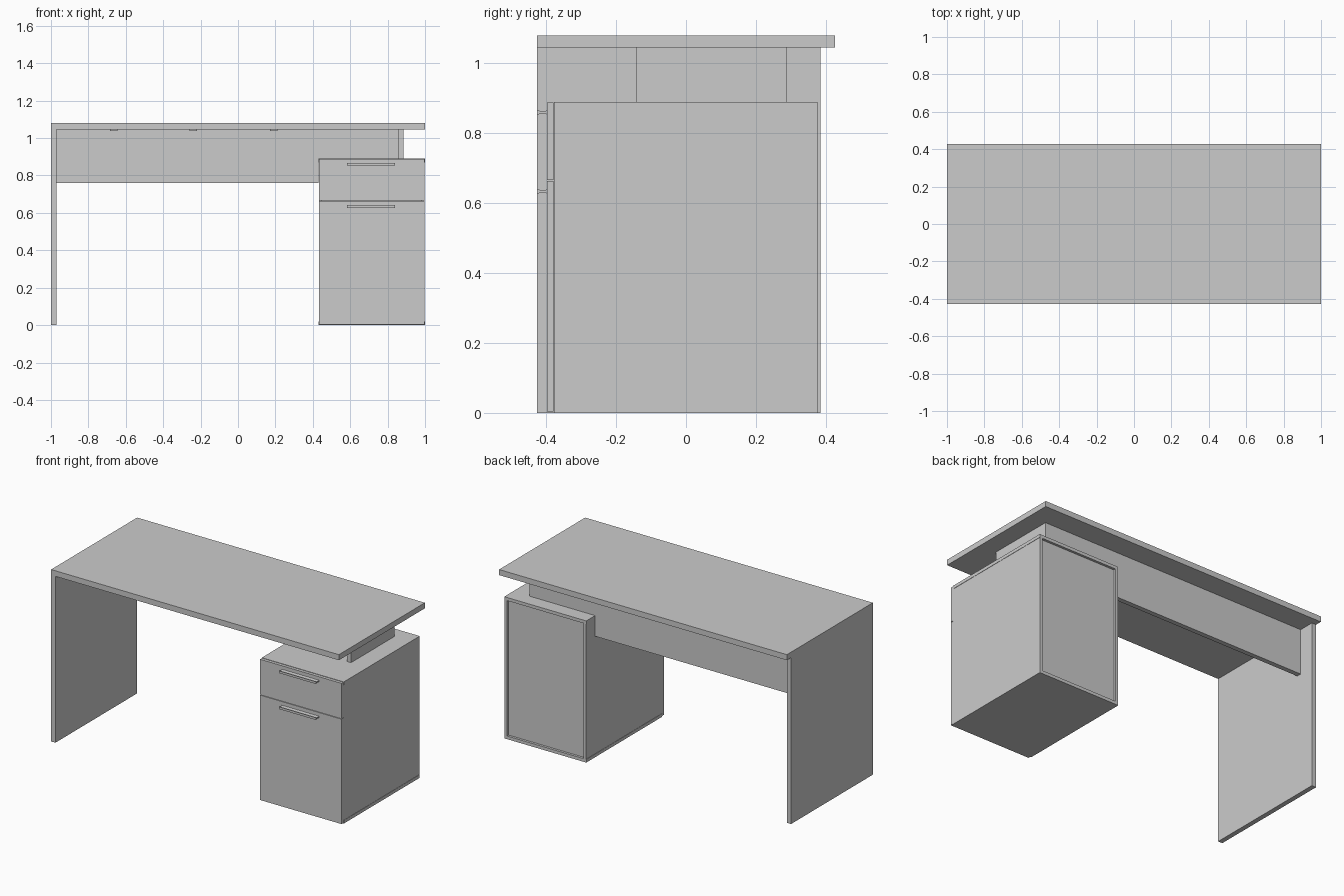
import bpy, bmesh, math

if "Cube" in bpy.data.objects:
    bpy.data.objects.remove(bpy.data.objects["Cube"])

def link(name, bm):
    bmesh.ops.recalc_face_normals(bm, faces=bm.faces)
    me = bpy.data.meshes.new(name)
    bm.to_mesh(me)
    bm.free()
    ob = bpy.data.objects.new(name, me)
    bpy.context.collection.objects.link(ob)
    return ob

def box(name, x, y, z):
    """Box from (min, max) ranges on each axis."""
    bm = bmesh.new()
    bmesh.ops.create_cube(bm, size=1)
    for v in bm.verts:
        for i, r in enumerate((x, y, z)):
            v.co[i] = r[0] if v.co[i] < 0 else r[1]
    return link(name, bm)

def extrude_x(name, profile, x0, x1):
    """Extrude a closed (y, z) profile along x."""
    bm = bmesh.new()
    f = bm.faces.new([bm.verts.new((x0, y, z)) for y, z in profile])
    new = bmesh.ops.extrude_face_region(bm, geom=[f])["geom"]
    bmesh.ops.translate(bm, vec=(x1 - x0, 0, 0),
                        verts=[g for g in new if isinstance(g, bmesh.types.BMVert)])
    return link(name, bm)

TOP = 1.045   # underside of the table top
CX0, CX1, CY0, CY1, CZ = 0.43, 1.0, -0.378, 0.376, 0.89   # cabinet limits
T = 0.02

# Table top and side leg
box("table_top", (-1, 1), (-0.427, 0.427), (TOP, 1.08))
box("side_leg", (-1, -0.97), (-0.427, 0.385), (0, TOP))

# Modesty panel, its extension over the cabinet, and the riser plate
box("modesty_panel", (-0.97, CX0), (0.258, 0.288), (0.76, TOP))
box("modesty_panel_extension", (CX0, 0.885), (0.258, 0.288), (CZ, TOP))
box("riser_plate", (0.858, 0.885), (-0.142, 0.258), (CZ, TOP))

# Angle brackets with screws under the table top
for i, x in enumerate((-0.665, -0.24, 0.19)):
    extrude_x(f"bracket_{i}", [(0.258, TOP), (0.222, TOP), (0.222, TOP - 0.006),
                               (0.252, TOP - 0.006), (0.252, 1.01), (0.258, 1.01)],
              x - 0.02, x + 0.02)
    bpy.ops.mesh.primitive_cylinder_add(vertices=16, radius=0.008, depth=0.006,
                                        location=(x, 0.249, 1.024),
                                        rotation=(math.pi / 2, 0, 0))
    bpy.context.object.name = f"bracket_screw_{i}"
    bpy.ops.object.shade_smooth_by_angle()

# Cabinet carcass with recessed back
box("cabinet_top", (CX0, CX1), (CY0, CY1), (CZ - T, CZ))
box("cabinet_bottom", (CX0, CX1), (CY0, CY1), (0, T))
box("cabinet_side_inner", (CX0 + 0.002, CX0 + T), (CY0, CY1), (T, CZ - T))
box("cabinet_side_outer", (CX1 - T, CX1 - 0.002), (CY0, CY1), (T, CZ - T))
box("cabinet_back", (CX0 + T, CX1 - T), (CY1 - 0.03, CY1 - 0.015), (T, CZ - T))

# Drawer and door fronts with spool-section pulls
for name, z0, z1, hz in (("drawer", 0.666, 0.888, 0.86), ("door", 0.004, 0.663, 0.634)):
    box(name + "_front", (CX0 + 0.002, CX1 - 0.002), (-0.398, CY0 - 0.001), (z0, z1))
    half = [(-0.398, 0.006), (-0.403, 0.003), (-0.418, 0.003), (-0.422, 0.007), (-0.427, 0.007)]
    profile = [(y, hz + h) for y, h in half] + [(y, hz - h) for y, h in reversed(half)]
    extrude_x(name + "_handle", profile, 0.583, 0.84)
